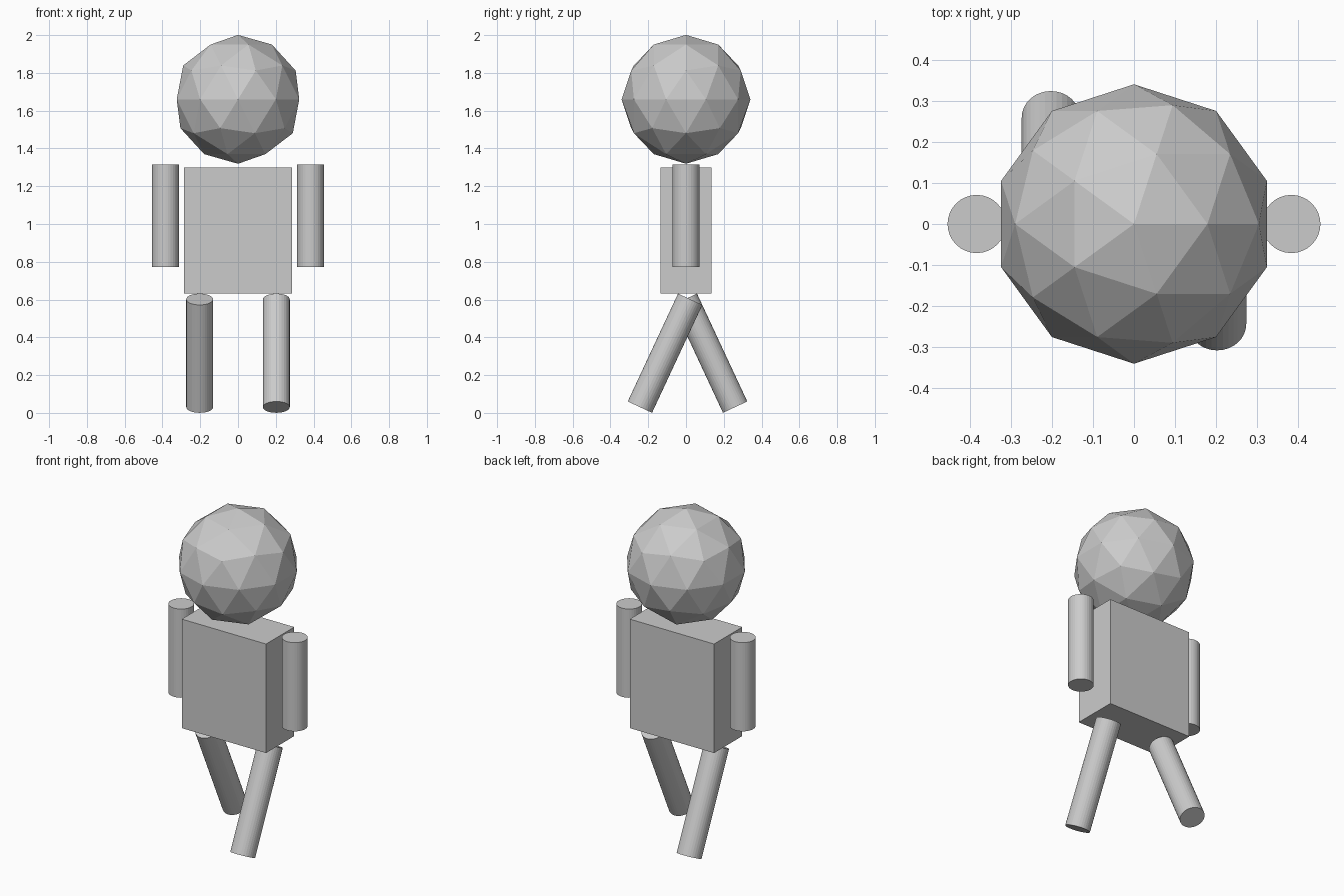
import bpy
from math import radians

if "Cube" in bpy.data.objects:
    bpy.data.objects.remove(bpy.data.objects["Cube"])

LIMB_R = 0.071


def limb(name, loc, length, tilt=0):
    bpy.ops.mesh.primitive_cylinder_add(vertices=32, radius=LIMB_R, depth=length,
                                        location=loc, rotation=(radians(tilt), 0, 0))
    bpy.context.object.name = name


# Head: low-poly faceted ball
bpy.ops.mesh.primitive_ico_sphere_add(subdivisions=2, radius=0.341, location=(0, 0, 1.66))
bpy.context.object.name = "head"

# Torso: plain box
bpy.ops.mesh.primitive_cube_add(size=1, location=(0, 0, 0.966))
torso = bpy.context.object
torso.name = "torso"
torso.scale = (0.57, 0.272, 0.666)

# Arms hang straight beside the torso
for side, label in ((-1, "left"), (1, "right")):
    limb(label + "_arm", (side * 0.384, 0, 1.044), 0.542)

# Legs in a walking stride
limb("right_leg", (0.203, -0.111, 0.316), 0.63, -25)
limb("left_leg", (-0.203, 0.127, 0.316), 0.63, 25)
